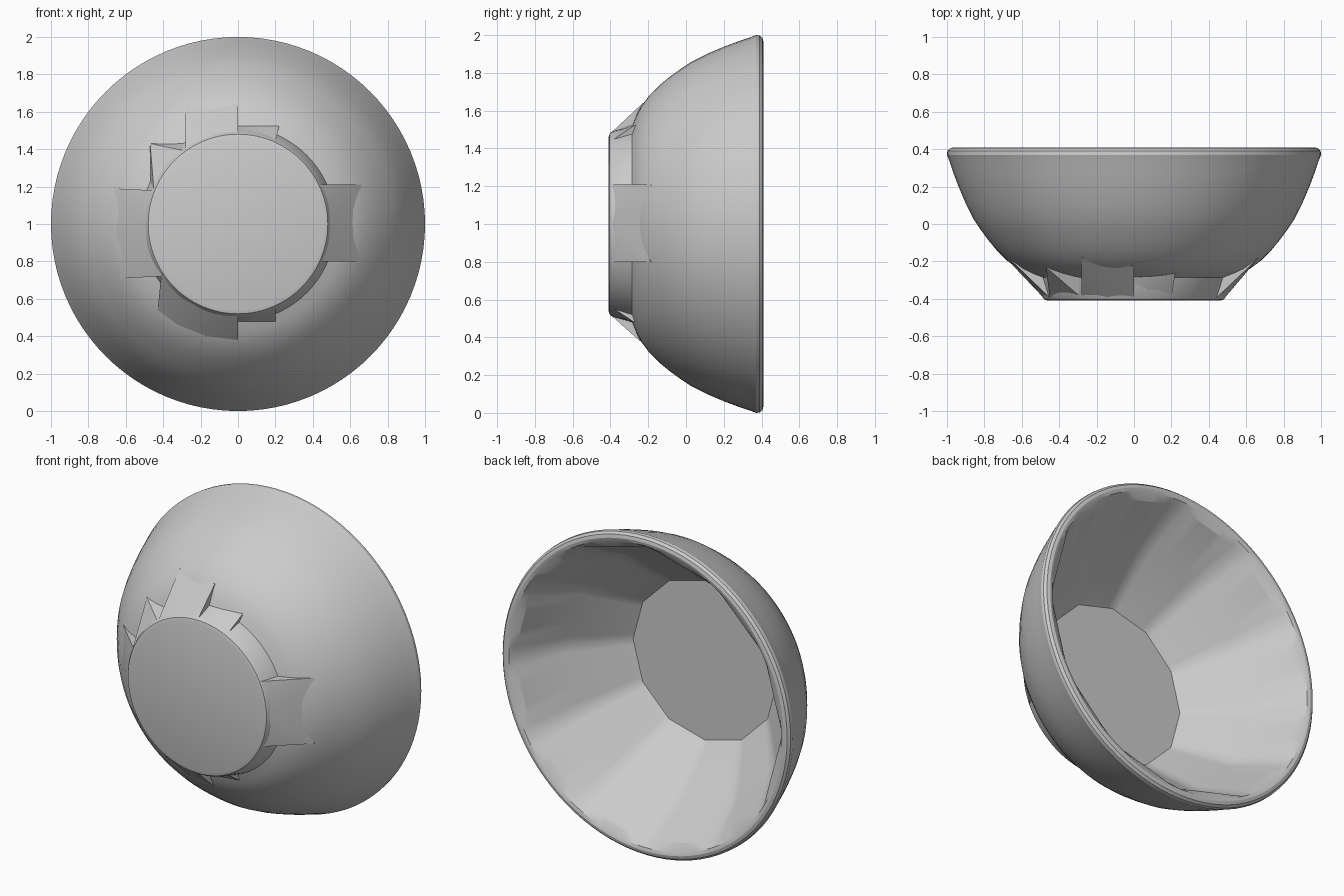
import bpy, bmesh, math

if "Cube" in bpy.data.objects:
    bpy.data.objects.remove(bpy.data.objects["Cube"])

SEG = 96      # smooth outer segments
FACETS = 12   # flat sides of the hollow

# profiles as (radius, y); the bowl's axis runs along y at z = 1
OUTER = [(0.46, -0.41), (0.48, -0.404), (0.49, -0.39), (0.52, -0.285),
         (0.57, -0.265), (0.62, -0.24), (0.68, -0.195), (0.735, -0.14),
         (0.78, -0.085), (0.82, -0.03), (0.86, 0.03), (0.90, 0.11),
         (0.94, 0.205), (0.97, 0.285), (0.99, 0.345), (1.0, 0.37),
         (0.998, 0.39), (0.985, 0.405), (0.965, 0.41), (0.945, 0.405)]
INNER = [(0.93, 0.375), (0.77, 0.08), (0.50, -0.19)]


def finish(name, bm, angle):
    bmesh.ops.recalc_face_normals(bm, faces=bm.faces)
    me = bpy.data.meshes.new(name)
    bm.to_mesh(me)
    bm.free()
    ob = bpy.data.objects.new(name, me)
    bpy.context.collection.objects.link(ob)
    bpy.ops.object.select_all(action='DESELECT')
    ob.select_set(True)
    bpy.context.view_layer.objects.active = ob
    bpy.ops.object.shade_smooth_by_angle(angle=math.radians(angle))
    return ob


def ring(bm, r, y, faceted):
    """Circle of vertices, pulled onto a regular polygon when faceted."""
    step = 2 * math.pi / FACETS
    verts = []
    for i in range(SEG):
        a = 2 * math.pi * i / SEG
        k = math.cos(step / 2) / math.cos(a % step - step / 2) if faceted else 1
        verts.append(bm.verts.new((r * k * math.cos(a), y, 1 + r * k * math.sin(a))))
    return verts


# bowl: smooth outside with foot and rounded rim, faceted hollow
bm = bmesh.new()
rings = [ring(bm, r, y, False) for r, y in OUTER]
rings += [ring(bm, r, y, True) for r, y in INNER]
for a, b in zip(rings, rings[1:]):
    for i in range(SEG):
        j = (i + 1) % SEG
        bm.faces.new((a[i], a[j], b[j], b[i]))
bm.faces.new(rings[0])
bm.faces.new(rings[-1])
finish("bowl", bm, 24)


def bowl_y(r):
    """Height of the outer bowl wall along y at radius r."""
    for (r0, y0), (r1, y1) in zip(OUTER[3:], OUTER[4:]):
        if r <= r1:
            return y0 + (y1 - y0) * max(0, r - r0) / (r1 - r0)
    return OUTER[-1][1]


def foot_tab(name, inner, outer):
    """Ramp from the foot edge out to the bowl wall, points given as (x, z)."""
    bm = bmesh.new()
    for x, z in inner:
        bm.verts.new((x, -0.395, 1 + z))
        bm.verts.new((x, -0.21, 1 + z))
    for x, z in outer:
        y = bowl_y(math.hypot(x, z))
        bm.verts.new((x, y - 0.004, 1 + z))
        bm.verts.new((x, y + 0.03, 1 + z))
    bmesh.ops.convex_hull(bm, input=bm.verts)
    finish(name, bm, 20)


# ramps around the foot
foot_tab("foot_tab_top", [(-0.28, 0.39), (-0.14, 0.465), (0, 0.485)],
         [(-0.28, 0.64), (0, 0.64)])
foot_tab("foot_tab_upper_left", [(-0.45, 0.19), (-0.28, 0.39)],
         [(-0.47, 0.19), (-0.47, 0.43), (-0.28, 0.43)])
foot_tab("foot_tab_left", [(-0.45, 0.18), (-0.483, 0), (-0.40, -0.28)],
         [(-0.66, 0.19), (-0.65, -0.05), (-0.63, -0.29)])
foot_tab("foot_tab_bottom", [(-0.41, -0.27), (-0.23, -0.425), (0, -0.485)],
         [(-0.43, -0.46), (-0.32, -0.54), (-0.17, -0.60), (0, -0.62)])
foot_tab("foot_tab_right", [(0.44, 0.21), (0.485, 0), (0.44, -0.20)],
         [(0.66, 0.21), (0.66, -0.20)])
foot_tab("foot_tab_lower", [(0, -0.48), (0.2, -0.44)],
         [(0, -0.52), (0.2, -0.52)])
foot_tab("foot_tab_upper_right", [(0, 0.48), (0.2, 0.44)],
         [(0, 0.525), (0.22, 0.525)])
